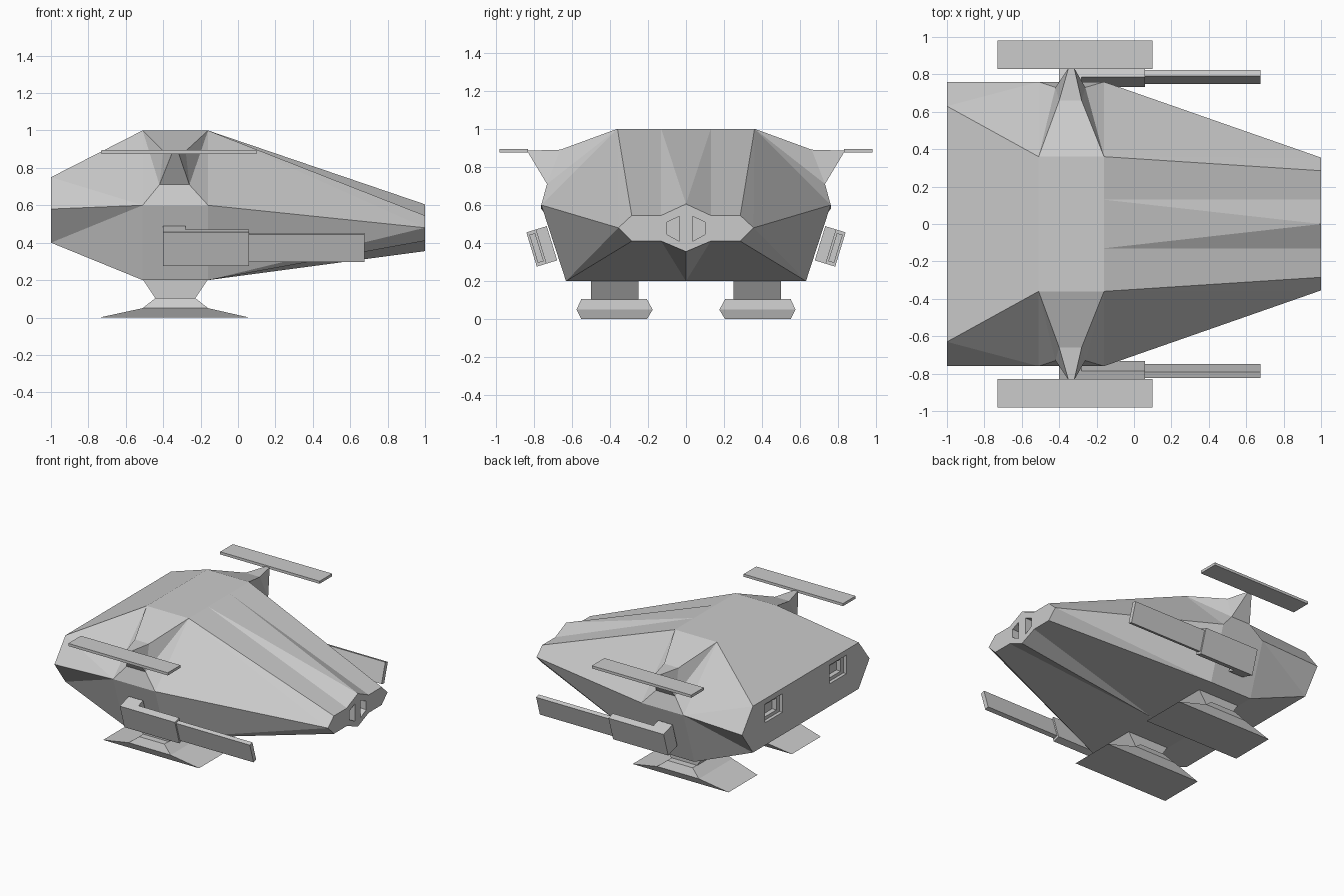
import bpy, bmesh
from mathutils import Vector

if "Cube" in bpy.data.objects:
    bpy.data.objects.remove(bpy.data.objects["Cube"])


def make(name, verts, faces):
    """Build a mesh from one half (+y side) and mirror it to the other."""
    bm = bmesh.new()
    for s in (1, -1):
        vs = [bm.verts.new((x, y * s, z)) for x, y, z in verts]
        for f in faces:
            bm.faces.new([vs[i] for i in f])
    bmesh.ops.remove_doubles(bm, verts=bm.verts, dist=1e-5)
    bmesh.ops.recalc_face_normals(bm, faces=bm.faces)
    me = bpy.data.meshes.new(name)
    bm.to_mesh(me)
    bm.free()
    ob = bpy.data.objects.new(name, me)
    bpy.context.collection.objects.link(ob)
    return ob


def loft(name, rings):
    """Skin a list of equal-length rings and cap both ends."""
    n = len(rings[0])
    faces = [tuple(range(n)), tuple(range((len(rings) - 1) * n, len(rings) * n))]
    for r in range(len(rings) - 1):
        for i in range(n):
            j = (i + 1) % n
            faces.append((r * n + i, r * n + j, (r + 1) * n + j, (r + 1) * n + i))
    return make(name, [p for r in rings for p in r], faces)


def prism(name, profile, x0, x1):
    """Extrude a (y, z) profile along x."""
    return loft(name, [[(x, y, z) for y, z in profile] for x in (x0, x1)])


def rect(a0, a1, b0, b1):
    return [(a0, b0), (a1, b0), (a1, b1), (a0, b1)]


# Hull: named points of the +y half
P = {
    # rear section
    "r0": (-1, 0, .75), "r1": (-1, .63, .75), "r2": (-1, .76, .58),
    "r3": (-1, .63, .40), "r4": (-1, 0, .40),
    # rear shoulder section
    "a0": (-.51, 0, 1), "a1": (-.51, .36, 1), "a2": (-.51, .76, .6),
    "a3": (-.51, .63, .2), "a4": (-.51, 0, .2),
    # front shoulder section
    "b0": (-.16, 0, 1), "bp": (-.16, .13, 1), "b1": (-.16, .36, 1),
    "b2": (-.16, .76, .6), "b3": (-.16, .63, .2), "b4": (-.16, 0, .2),
    # nose section
    "n0": (1, 0, .605), "n1": (1, .13, .545), "n2": (1, .285, .545),
    "n3": (1, .355, .48), "n4": (1, .285, .41), "n5": (1, .13, .41),
    "n6": (1, 0, .355),
    # wing strut growing out of the shoulder
    "c": (-.42, .73, .71), "d": (-.26, .73, .71), "f": (-.40, .66, .89),
    "g": (-.28, .66, .89), "e": (-.35, .835, .885), "h": (-.32, .835, .885),
}
rear = "r0 r1 r2 r3 r4|r0 a0 a1 r1|r1 a1 a2|r1 a2 r2|r2 a2 r3|r3 a2 a3|r3 a3 a4 r4"
middle = "a0 b0 bp b1 a1|a2 b2 b3 a3|a3 b3 b4 a4|a2 c d b2|a1 c a2|b1 b2 d"
strut = "a1 b1 g f|f g h e|a1 f c|f e c|b1 d g|g d h|c e h d"
nose_top = "b0 n0 bp|bp n0 n1|bp n1 n2 b1|b1 n2 n3|b1 n3 b2|b2 n3 b3"
nose_low = "b3 n3 n4|b3 n4 n5|b3 n5 b4|b4 n5 n6|n0 n1 n2 n3 n4 n5 n6"
keys = list(P)
faces = [[keys.index(k) for k in f.split()]
         for part in (rear, middle, strut, nose_top, nose_low) for f in part.split("|")]
hull = make("hull", list(P.values()), faces)

# Recesses: nose windows and stepped rear vents
cutters = [
    prism("nose_window_cutter", [(.035, .41), (.035, .54), (.10, .51), (.10, .445)], .94, 1.1),
    prism("rear_vent_cutter", rect(.28, .485, .57, .71), -1.1, -.975),
    prism("rear_vent_inner_cutter", rect(.315, .45, .595, .685), -1.05, -.94),
]
for c in cutters:
    c.hide_render = True
    c.display_type = 'WIRE'
    m = hull.modifiers.new(c.name, 'BOOLEAN')
    m.operation = 'DIFFERENCE'
    m.solver = 'EXACT'
    m.object = c

# Flat wing blades
prism("wing_blades", rect(.83, .98, .875, .895), -.73, .10)


# Landing legs and feet, lofted through level rings
def ring(x0, x1, y0, y1, z):
    return [(x, y, z) for x, y in rect(x0, x1, y0, y1)]


loft("landing_legs", [ring(-.51, -.16, .25, .50, .205), ring(-.44, -.23, .25, .50, .10)])
loft("landing_feet", [ring(-.44, -.23, .205, .55, .105), ring(-.51, -.16, .175, .575, .05),
                      ring(-.74, .06, .205, .55, 0)])

# Side guns, tilted parallel to the lower hull side
up, out = Vector((.292, .956)), Vector((.956, -.292))
centre = Vector((.785, .374))


def tilted(half_up, inner, outer):
    return [tuple(centre + out * o + up * u)
            for o, u in rect(-inner, outer, -half_up, half_up)]


prism("gun_housings", tilted(.094, .027, .027), -.40, .06)
prism("gun_mounts", tilted(.094, .085, .0), -.40, -.28)
prism("gun_barrels", tilted(.077, .016, .016), .05, .675)
